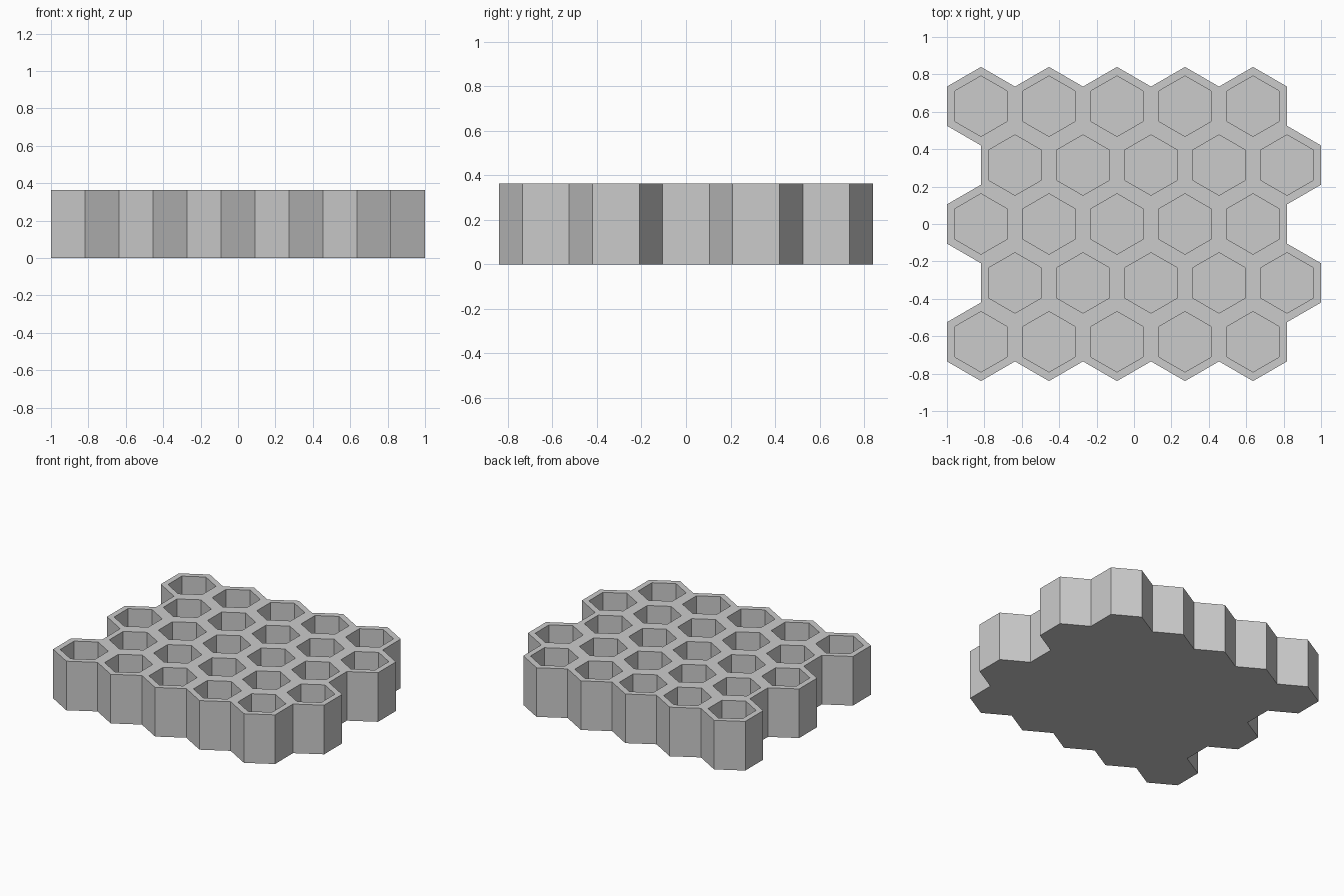
import bpy
import bmesh
from math import sin, cos, pi, sqrt

COLUMNS, ROWS = 5, 5
PITCH = 2 / (COLUMNS + 0.5)      # distance between neighbouring cells
OUTER = PITCH / sqrt(3)          # corner radius of a cell
INNER = OUTER * 0.77             # corner radius of its pocket
HEIGHT = PITCH
FLOOR = 0.04

cube = bpy.data.objects.get("Cube")
if cube:
    bpy.data.objects.remove(cube, do_unlink=True)

grey = bpy.data.materials.new("light grey")
grey.use_nodes = True
colour = (0.6, 0.6, 0.6, 1)
grey.diffuse_color = colour
grey.node_tree.nodes["Principled BSDF"].inputs["Base Color"].default_value = colour

bm = bmesh.new()


def hexagon(x, y, z, radius):
    """Six corners, counter-clockwise, one pointing along y."""
    angles = [pi / 6 + i * pi / 3 for i in range(6)]
    return [bm.verts.new((x + radius * cos(a), y + radius * sin(a), z)) for a in angles]


def band(lower, upper):
    for i in range(6):
        j = (i + 1) % 6
        bm.faces.new((lower[i], lower[j], upper[j], upper[i]))


def add_cell(x, y):
    rim = hexagon(x, y, HEIGHT, OUTER)
    mouth = hexagon(x, y, HEIGHT, INNER)
    pocket = hexagon(x, y, FLOOR, INNER)
    band(rim, mouth)
    band(mouth, pocket)
    bm.faces.new(pocket)
    bm.faces.new(reversed(hexagon(x, y, 0, OUTER)))


# Staggered rows of cells
for row in range(ROWS):
    y = (row - (ROWS - 1) / 2) * OUTER * 1.5
    for column in range(COLUMNS):
        add_cell(-1 + PITCH * (column + 0.5 + 0.5 * (row % 2)), y)
bmesh.ops.remove_doubles(bm, verts=bm.verts[:], dist=0.001)

# Outer wall: drop the open top outline to the base
outline = [e for e in bm.edges if e.is_boundary and e.verts[0].co.z > HEIGHT / 2]
skirt = bmesh.ops.extrude_edge_only(bm, edges=outline)["geom"]
for v in skirt:
    if isinstance(v, bmesh.types.BMVert):
        v.co.z = 0
bmesh.ops.remove_doubles(bm, verts=bm.verts[:], dist=0.001)
bmesh.ops.recalc_face_normals(bm, faces=bm.faces[:])

mesh = bpy.data.meshes.new("honeycomb_tray")
bm.to_mesh(mesh)
bm.free()
mesh.materials.append(grey)
tray = bpy.data.objects.new("honeycomb_tray", mesh)
bpy.context.collection.objects.link(tray)
